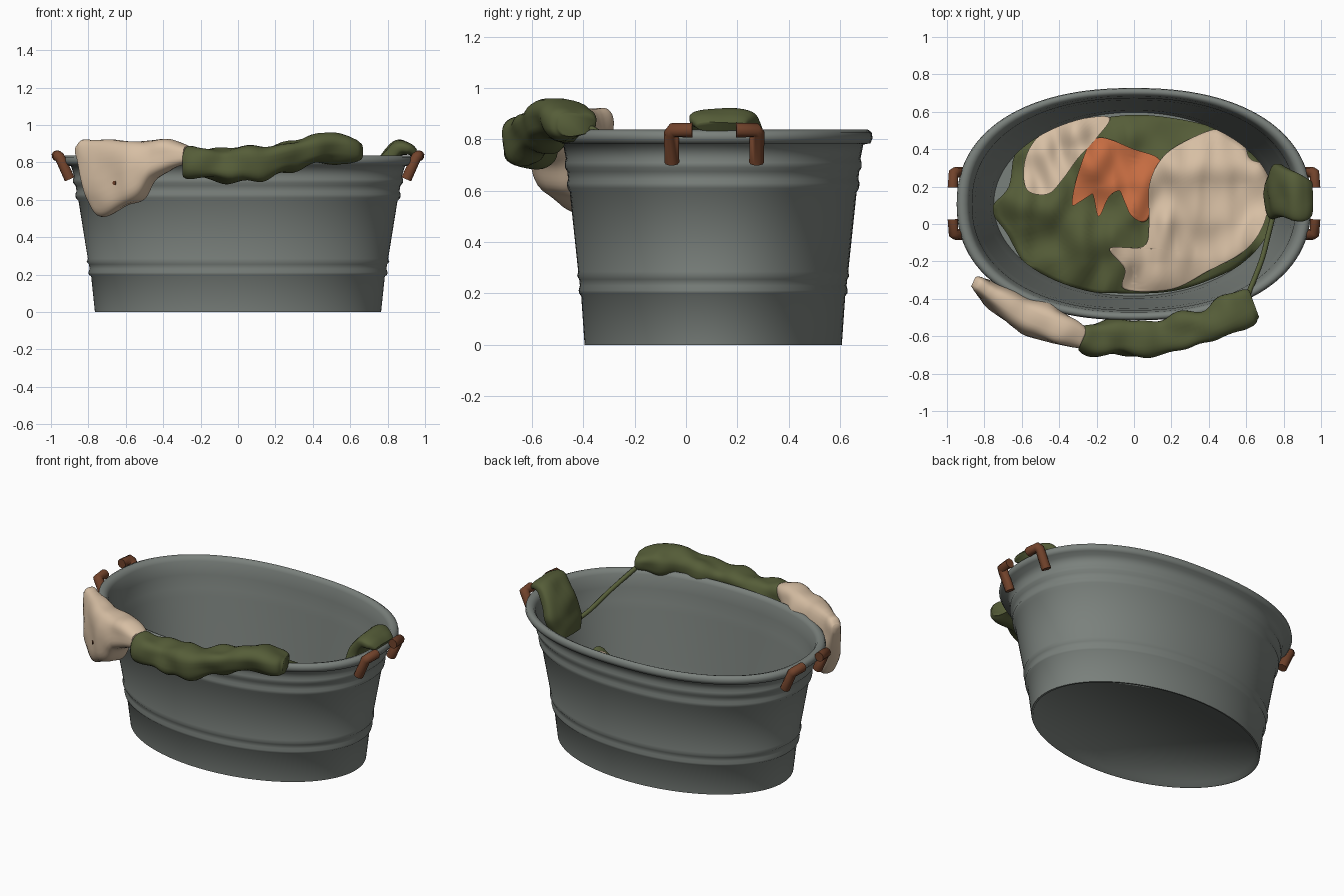
import bpy, bmesh, math
from mathutils import Vector, noise

if "Cube" in bpy.data.objects:
    bpy.data.objects.remove(bpy.data.objects["Cube"], do_unlink=True)

CENTRE_Y = 0.106     # the tub sits a little behind the origin
RATIO = 0.655        # depth of the oval against its width


def material(name, colour):
    mat = bpy.data.materials.new(name)
    mat.use_nodes = True
    mat.diffuse_color = (*colour, 1)
    mat.node_tree.nodes["Principled BSDF"].inputs["Base Color"].default_value = (*colour, 1)
    return mat


zinc = material("zinc grey", (0.195, 0.218, 0.202))
olive = material("olive green cloth", (0.092, 0.11, 0.04))
beige = material("beige cloth", (0.68, 0.52, 0.37))
orange = material("orange cloth", (0.58, 0.155, 0.055))
brown = material("brown handle", (0.165, 0.055, 0.024))


def finish(name, bm, mat, angle):
    bmesh.ops.recalc_face_normals(bm, faces=bm.faces[:])
    mesh = bpy.data.meshes.new(name)
    bm.to_mesh(mesh)
    bm.free()
    obj = bpy.data.objects.new(name, mesh)
    bpy.context.collection.objects.link(obj)
    mesh.materials.append(mat)
    bpy.ops.object.select_all(action='DESELECT')
    obj.select_set(True)
    bpy.context.view_layer.objects.active = obj
    bpy.ops.object.shade_smooth_by_angle(angle=math.radians(angle))
    return obj


def bridge_rings(bm, rings, cap_end=True):
    """Skin a list of equally long closed rings of points."""
    rows = [[bm.verts.new(p) for p in ring] for ring in rings]
    for low, high in zip(rows, rows[1:]):
        for i in range(len(low)):
            j = (i + 1) % len(low)
            bm.faces.new((low[i], low[j], high[j], high[i]))
    bm.faces.new(rows[0])
    if cap_end:
        bm.faces.new(rows[-1])


def smooth_points(points, steps, closed=False):
    """Catmull-Rom resampling of tuples of any length."""
    n = len(points)
    pick = (lambda i: points[i % n]) if closed else (lambda i: points[max(0, min(n - 1, i))])
    result = []
    for i in range(n if closed else n - 1):
        for s in range(steps):
            t = s / steps
            result.append(tuple(
                b + 0.5 * t * (c - a + t * (2*a - 5*b + 4*c - d + t * (3*(b - c) + d - a)))
                for a, b, c, d in zip(pick(i - 1), pick(i), pick(i + 1), pick(i + 2))))
    if not closed:
        result.append(points[-1])
    return result


def round_power(value, power):
    return math.copysign(abs(value) ** power, value)


# Oval tub: outer wall with ridges and rolled rim, then the smoother inner wall and floor
wall = [(0.765, 0), (0.785, 0.19), (0.797, 0.2), (0.8, 0.212), (0.793, 0.23), (0.797, 0.255),
        (0.809, 0.268), (0.803, 0.285), (0.853, 0.595), (0.867, 0.61), (0.87, 0.63),
        (0.863, 0.645), (0.868, 0.675), (0.882, 0.69), (0.882, 0.71), (0.876, 0.725), (0.893, 0.78)]
rim = [(0.935, 0.785), (0.948, 0.805), (0.942, 0.828), (0.92, 0.838), (0.895, 0.83), (0.882, 0.81)]
inside = [(0.865, 0.73), (0.864, 0.7), (0.85, 0.65), (0.843, 0.6), (0.79, 0.29), (0.78, 0.23),
          (0.768, 0.18), (0.75, 0.035)]
profile = [(0.735, 0.025), (0.752, 0)] + wall + rim + inside


def oval(r, z, count=112):
    """A ring that grows from an ellipse at the foot to a fuller oval at the rim."""
    power = 1 - 0.15 * z
    return [(r * round_power(math.cos(a), power),
             CENTRE_Y + RATIO * r * round_power(math.sin(a), power), z)
            for a in (math.tau * i / count for i in range(count))]


bm = bmesh.new()
bridge_rings(bm, [oval(r, z) for r, z in profile])
finish("tub", bm, zinc, 75)


# Handles: two brown angled lugs on each end of the tub
def rod(name, points, radius, mat):
    curve = bpy.data.curves.new(name, 'CURVE')
    curve.dimensions = '3D'
    curve.bevel_depth = radius
    curve.bevel_resolution = 3
    curve.use_fill_caps = True
    spline = curve.splines.new('POLY')
    spline.points.add(len(points) - 1)
    for point, co in zip(spline.points, points):
        point.co = (*co, 1)
    curve.materials.append(mat)
    obj = bpy.data.objects.new(name, curve)
    bpy.context.collection.objects.link(obj)


for side, label in ((1, "left"), (-1, "right")):
    for end, place in ((1, "back"), (-1, "front")):
        path = [(0.9, 0.165, 0.71), (0.952, 0.167, 0.825), (0.965, 0.16, 0.836), (0.968, 0.085, 0.836)]
        rod(f"{label}_{place}_handle_lug",
            [(side * x, 0.11 + end * y, z) for x, y, z in path], 0.029, brown)


# Laundry heaped in the tub, climbing towards the front left
def pile_height(x, y):
    spread = min(1, (x / 0.78) ** 2 + ((y - CENTRE_Y) / 0.51) ** 2)
    climb = 0.25 * math.exp(-((x - 0.72) ** 2 + (y + 0.12) ** 2) / 0.016)
    folds = noise.noise(Vector((x * 5, y * 5, 1))) * 0.05
    creases = noise.noise(Vector((x * 9, y * 5, 4))) * (0.05 if x < 0 else 0.03)
    return 0.19 + 0.09 * (1 - spread ** 2) + climb + folds + creases


def inside_tub(x, y):
    """Pull a point of an outline back within the oval of the floor."""
    reach = max(1, math.hypot(x / 0.755, (y - CENTRE_Y) / 0.492))
    return x / reach, CENTRE_Y + (y - CENTRE_Y) / reach


def floor_cloth(name, outline, centre, lift, drop, mat, rings=26):
    edge = [inside_tub(x, y) for x, y in smooth_points(outline, 6, closed=True)]
    layers = []
    for k in range(1, rings + 1):
        t = k / rings
        ring = []
        for ex, ey in edge:
            x = centre[0] + (ex - centre[0]) * t
            y = centre[1] + (ey - centre[1]) * t
            ring.append((x, y, pile_height(x, y) + lift))
        layers.append(ring)
    layers.append([(x, y, z - drop) for x, y, z in layers[-1]])
    bm = bmesh.new()
    bridge_rings(bm, layers, cap_end=False)
    finish(name, bm, mat, 85)


floor_cloth("green_laundry",
            [(-0.76, 0.08), (-0.67, 0.2), (-0.63, 0.4), (-0.5, 0.5), (-0.15, 0.57), (0.1, 0.58),
             (0.42, 0.52), (0.55, 0.43), (0.7, 0.3), (0.75, 0), (0.68, -0.15), (0.45, -0.28),
             (0.2, -0.36), (-0.1, -0.37), (-0.3, -0.35), (-0.55, -0.25), (-0.68, -0.05)],
            (0, 0.1), 0, 0.1, olive)
floor_cloth("small_beige_laundry",
            [(-0.57, 0.18), (-0.59, 0.3), (-0.55, 0.42), (-0.45, 0.52), (-0.3, 0.56), (-0.13, 0.57),
             (-0.2, 0.46), (-0.3, 0.35), (-0.38, 0.24), (-0.46, 0.16)],
            (-0.4, 0.37), 0.024, 0.06, beige)
floor_cloth("orange_laundry",
            [(-0.2, 0.46), (0, 0.4), (0.14, 0.34), (0.12, 0.2), (0.07, 0.02), (-0.02, 0.05),
             (-0.06, 0.17), (-0.13, 0.15), (-0.19, 0.04), (-0.23, 0.17), (-0.33, 0.1), (-0.29, 0.3)],
            (-0.1, 0.24), 0.016, 0.03, orange)
floor_cloth("large_beige_laundry",
            [(0.08, 0.2), (0.14, 0.34), (0.25, 0.43), (0.45, 0.51), (0.58, 0.46), (0.62, 0.35),
             (0.72, 0.3), (0.72, 0.1), (0.67, -0.05), (0.57, -0.16), (0.4, -0.25), (0.2, -0.35),
             (-0.05, -0.35), (-0.05, -0.24), (-0.13, -0.13), (0.05, -0.12), (0.08, 0)],
            (0.25, -0.14), 0.03, 0.06, beige)


# Cloth draped over the rim: stations are x, y, z, half thickness, half breadth
def draped_cloth(name, stations, across, mat, crumple, count=32):
    across = Vector(across)
    path = smooth_points(stations, 8)
    rings = []
    for i, (x, y, z, thick, broad) in enumerate(path):
        before, after = path[max(0, i - 1)], path[min(len(path) - 1, i + 1)]
        side = (Vector(after[:3]) - Vector(before[:3])).cross(across).normalized()
        ring = []
        for k in range(count):
            a = math.tau * k / count
            offset = (side * thick * round_power(math.cos(a), 0.7)
                      + across * broad * round_power(math.sin(a), 0.7))
            point = Vector((x, y, z)) + offset
            ring.append(point + offset.normalized() * thick * crumple * noise.noise(point * 7))
        rings.append(ring)
    bm = bmesh.new()
    bridge_rings(bm, rings)
    return finish(name, bm, mat, 70)


draped_cloth("green_draped_cloth",
             [(-0.29, -0.6, 0.8, 0.06, 0.07), (-0.24, -0.605, 0.8, 0.08, 0.085),
              (-0.1, -0.615, 0.79, 0.095, 0.09), (0.1, -0.615, 0.795, 0.095, 0.09),
              (0.28, -0.575, 0.835, 0.095, 0.085), (0.45, -0.51, 0.868, 0.1, 0.07),
              (0.59, -0.44, 0.865, 0.095, 0.06), (0.64, -0.42, 0.86, 0.07, 0.045)],
             (0, 0, 1), olive, 0.45)
flap = draped_cloth("beige_draped_cloth",
                    [(-0.86, -0.31, 0.86, 0.03, 0.03), (-0.83, -0.325, 0.82, 0.05, 0.1),
                     (-0.78, -0.36, 0.745, 0.06, 0.175), (-0.73, -0.395, 0.715, 0.07, 0.2),
                     (-0.62, -0.46, 0.735, 0.09, 0.175), (-0.51, -0.515, 0.765, 0.1, 0.16),
                     (-0.44, -0.54, 0.815, 0.095, 0.105), (-0.36, -0.57, 0.835, 0.085, 0.075),
                     (-0.27, -0.61, 0.84, 0.055, 0.045)],
                    (0, 0, 1), beige, 0.3)
draped_cloth("green_cloth_by_handle",
             [(0.945, 0.14, 0.85, 0.02, 0.09), (0.91, 0.14, 0.872, 0.03, 0.11),
              (0.85, 0.15, 0.87, 0.04, 0.13), (0.79, 0.17, 0.79, 0.05, 0.15),
              (0.76, 0.17, 0.68, 0.05, 0.15), (0.73, 0.15, 0.58, 0.03, 0.1)],
             (0, 1, 0), olive, 0.7)
rod("green_strap",
    smooth_points([(0.75, 0.07, 0.62), (0.72, -0.05, 0.66), (0.68, -0.2, 0.74), (0.6, -0.4, 0.86)], 6),
    0.014, olive)

# Button set flat on the beige flap
hit, spot, normal, _ = flap.ray_cast(Vector((-0.66, -2, 0.69)), Vector((0, 1, 0)))
if hit:
    bm = bmesh.new()
    bmesh.ops.create_cone(bm, cap_ends=True, segments=16, radius1=0.011, radius2=0.011, depth=0.008)
    button = finish("button", bm, brown, 50)
    button.location = spot
    button.rotation_euler = normal.to_track_quat('Z', 'Y').to_euler()
